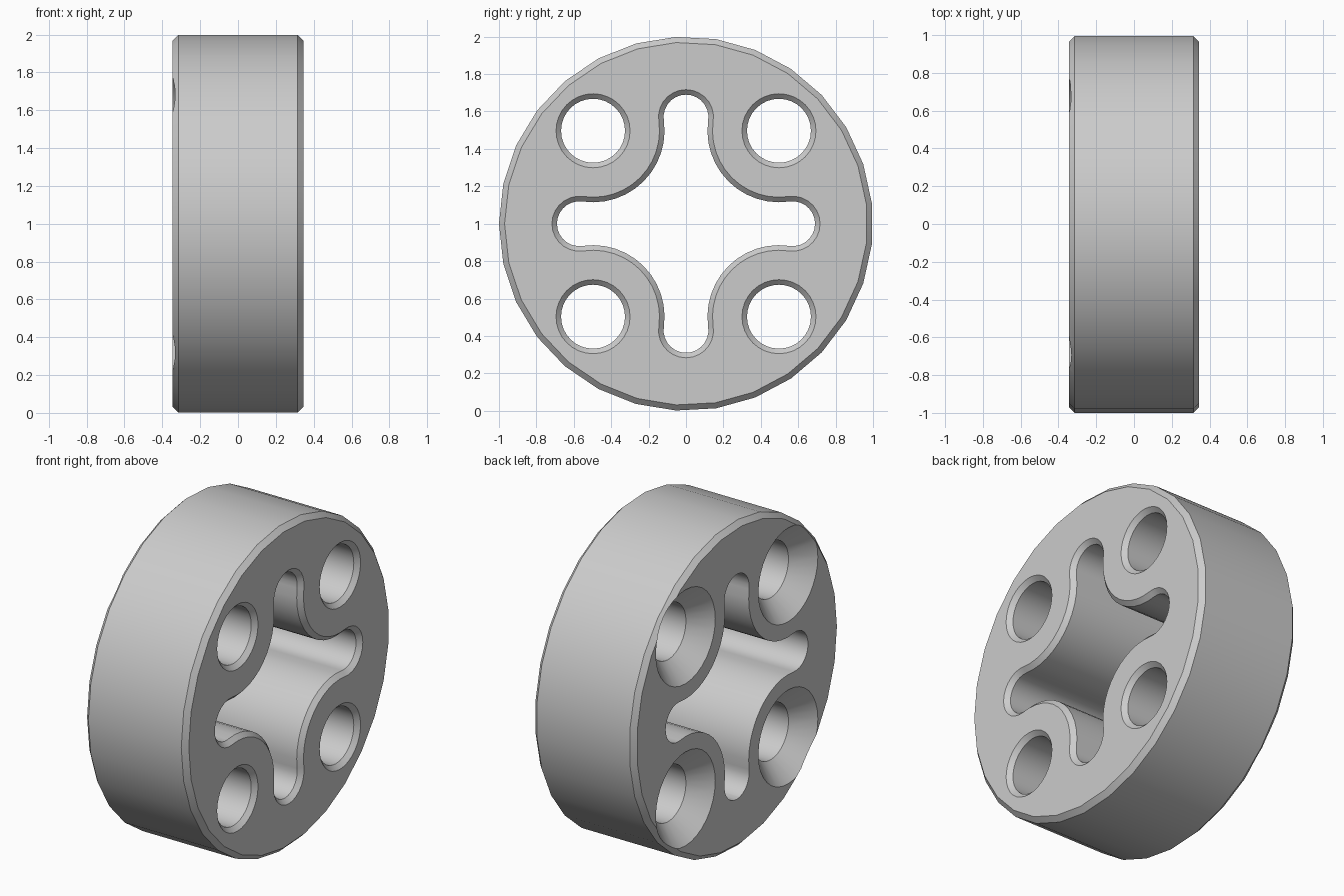
import bpy, bmesh
from math import sin, cos, pi, hypot, atan2

if "Cube" in bpy.data.objects:
    bpy.data.objects.remove(bpy.data.objects["Cube"])

H = 0.345            # half thickness along x
OUT = 0.06           # how far cutters reach past the faces
C = 0.497            # hole centre offset in y and z
LOBE_Z, LOBE_R = 0.57, 0.12


def circle(r, n, cy=0.0, cz=0.0):
    return [(cy + r * cos(pi + 2 * pi * i / n), cz + r * sin(pi + 2 * pi * i / n))
            for i in range(n)]


def loft(name, sections):
    """Skin a stack of matching outlines given as (x, [(y, z), ...])."""
    bm = bmesh.new()
    rings = [[bm.verts.new((x, y, z + 1)) for y, z in pts] for x, pts in sections]
    n = len(rings[0])
    for a, b in zip(rings, rings[1:]):
        for i in range(n):
            j = (i + 1) % n
            bm.faces.new((a[i], a[j], b[j], b[i]))
    bm.faces.new(rings[0][::-1])
    bm.faces.new(rings[-1])
    bmesh.ops.recalc_face_normals(bm, faces=bm.faces)
    me = bpy.data.meshes.new(name)
    bm.to_mesh(me)
    bm.free()
    ob = bpy.data.objects.new(name, me)
    bpy.context.collection.objects.link(ob)
    return ob


def cross_outline(off):
    """Four rounded lobes joined by tangent arcs that wrap the holes."""
    tilt = atan2(LOBE_Z - C, C)
    arc_r = hypot(C, LOBE_Z - C) - LOBE_R - off
    pts = []
    n, m = 14, 12
    for i in range(n + 1):
        a = -tilt + (pi + 2 * tilt) * i / n
        pts.append(((LOBE_R + off) * cos(a), LOBE_Z + (LOBE_R + off) * sin(a)))
    for i in range(1, m):
        a = tilt - (pi / 2 + 2 * tilt) * i / m
        pts.append((-C + arc_r * cos(a), C + arc_r * sin(a)))
    out = []
    for _ in range(4):
        out += pts
        pts = [(-z, y) for y, z in pts]
    return out


# Round body with chamfered rims
body = loft("disc_body", [(-H, circle(0.97, 29)), (-H + 0.03, circle(1, 29)),
                          (H - 0.03, circle(1, 29)), (H, circle(0.97, 29))])

# Central cross opening, chamfered on the +x face
cutters = [loft("cross_cutter", [(-H - OUT, cross_outline(0)),
                                 (H - 0.027, cross_outline(0)),
                                 (H + OUT, cross_outline(0.027 + OUT))])]

# Bolt holes: deep countersink on -x, small chamfer on +x
R, SINK = 0.171, 0.288
for sy in (-1, 1):
    for sz in (-1, 1):
        def ring(r):
            return circle(r, 32, sy * C, sz * C)
        cutters.append(loft("hole_cutter", [
            (-H - OUT, ring(SINK + OUT)), (-H + SINK - R, ring(R)),
            (H - 0.027, ring(R)), (H + OUT, ring(R + 0.027 + OUT))]))

bpy.context.view_layer.objects.active = body
body.select_set(True)
for c in cutters:
    c.hide_render = True
    mod = body.modifiers.new("cut", 'BOOLEAN')
    mod.operation = 'DIFFERENCE'
    mod.solver = 'EXACT'
    mod.object = c
    bpy.ops.object.modifier_apply(modifier=mod.name)
for c in cutters:
    bpy.data.objects.remove(c, do_unlink=True)

bpy.ops.object.shade_smooth_by_angle(angle=pi / 6)
